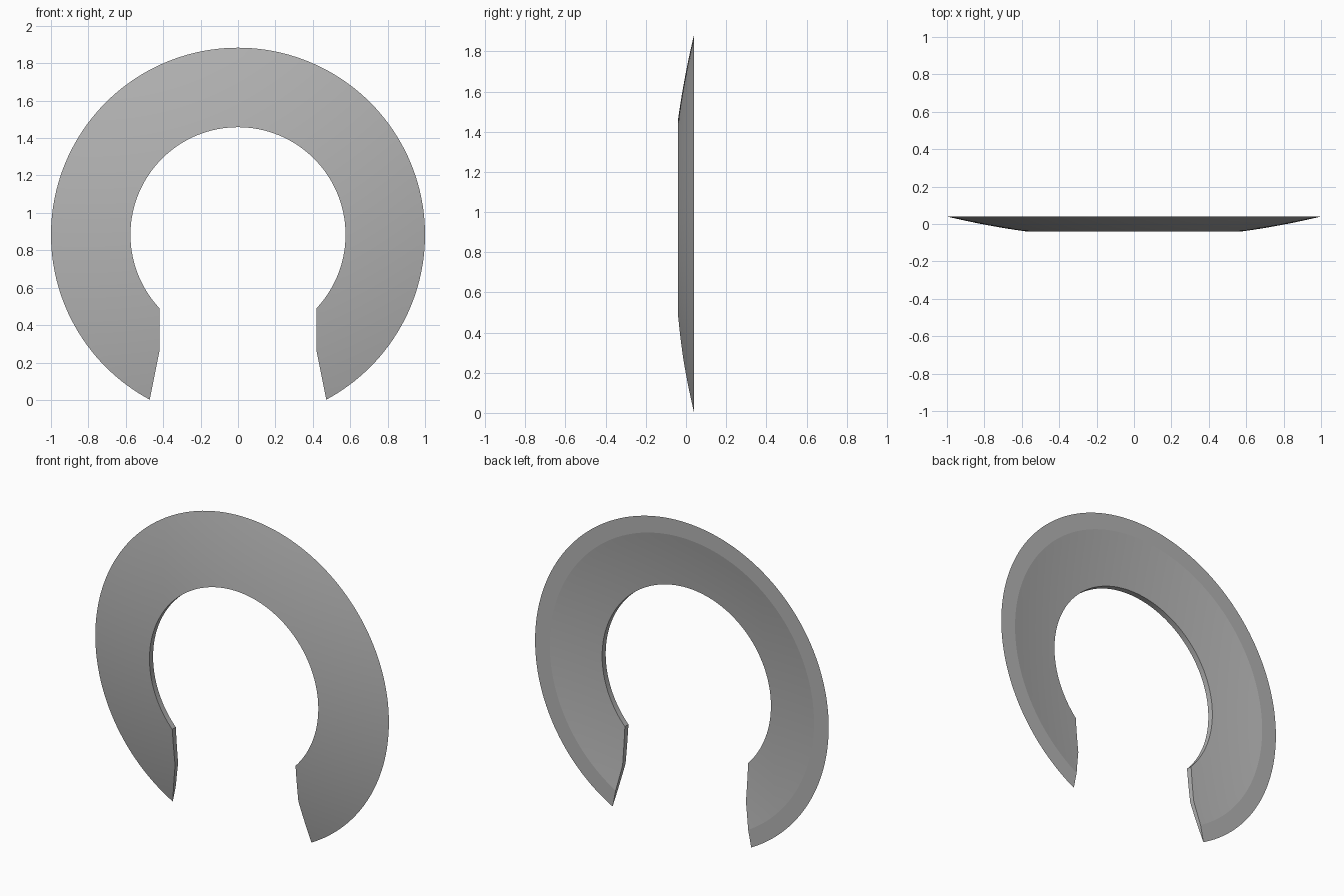
import bpy
import bmesh
import math
from mathutils import Matrix, Vector

cube = bpy.data.objects.get("Cube")
if cube:
    bpy.data.objects.remove(cube)

CENTRE_Z = 0.883
INNER, RIM, OUTER = 0.575, 0.9, 1.0
FRONT, BACK = -0.04, 0.04

grey = bpy.data.materials.new("plain grey")
grey.use_nodes = True
grey.diffuse_color = (0.45, 0.45, 0.45, 1)
grey.node_tree.nodes["Principled BSDF"].inputs["Base Color"].default_value = grey.diffuse_color


def make_object(name, bm):
    bmesh.ops.recalc_face_normals(bm, faces=bm.faces)
    mesh = bpy.data.meshes.new(name)
    bm.to_mesh(mesh)
    bm.free()
    mesh.materials.append(grey)
    obj = bpy.data.objects.new(name, mesh)
    bpy.context.collection.objects.link(obj)
    return obj


def dish(r0, y0, r1, y1, steps):
    """Points of a shallow bowl, from radius r0 to r1."""
    pts = []
    for i in range(steps + 1):
        r = r0 + (r1 - r0) * i / steps
        t = (r * r - r0 * r0) / (r1 * r1 - r0 * r0)
        pts.append((r, y0 + (y1 - y0) * t))
    return pts


# Dished ring: domed front, hollow back with a flat rim
profile = dish(INNER, FRONT, OUTER, BACK, 10) + dish(INNER, -0.005, RIM, BACK, 8)[::-1]
bm = bmesh.new()
verts = [bm.verts.new((r, y, 0)) for r, y in profile]
edges = [bm.edges.new((a, b)) for a, b in zip(verts, verts[1:] + verts[:1])]
bmesh.ops.spin(bm, geom=verts + edges, cent=(0, 0, 0), axis=(0, 1, 0),
               angle=math.tau, steps=160, use_merge=True)
bmesh.ops.remove_doubles(bm, verts=bm.verts, dist=0.0001)
bmesh.ops.transform(bm, matrix=Matrix.Translation((0, 0, CENTRE_Z)), verts=bm.verts)
ring = make_object("dished_ring", bm)

# Cutter for the opening at the bottom: straight sides, then flared
half = [(0.42, 0.7), (0.42, 0.26), (0.525, -0.26)]
outline = half + [(-x, z) for x, z in reversed(half)]
bm = bmesh.new()
face = bm.faces.new([bm.verts.new((x, -0.3, z)) for x, z in outline])
extruded = bmesh.ops.extrude_face_region(bm, geom=[face])["geom"]
bmesh.ops.translate(bm, vec=Vector((0, 0.6, 0)),
                    verts=[v for v in extruded if isinstance(v, bmesh.types.BMVert)])
cutter = make_object("opening_cutter", bm)
cutter.hide_render = True

bpy.ops.object.select_all(action="DESELECT")
ring.select_set(True)
bpy.context.view_layer.objects.active = ring
opening = ring.modifiers.new("opening", "BOOLEAN")
opening.operation = "DIFFERENCE"
opening.solver = "EXACT"
opening.object = cutter
bpy.ops.object.modifier_apply(modifier=opening.name)
bpy.data.objects.remove(cutter)

bpy.ops.object.shade_smooth_by_angle(angle=math.radians(5))
